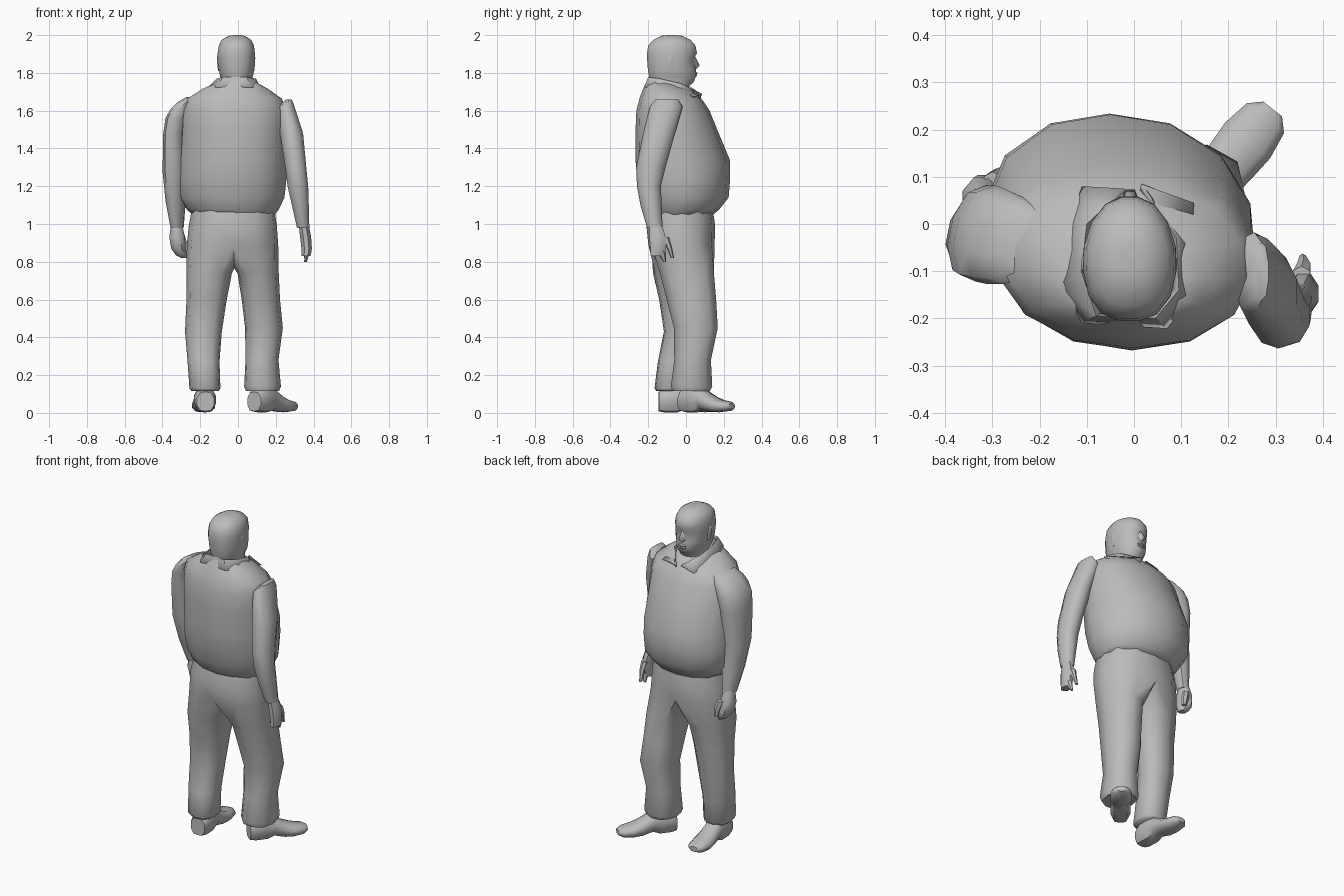
import bpy, bmesh, math
from mathutils import Matrix, Vector

grey = bpy.data.materials.new("plain grey")
grey.diffuse_color = (0.5, 0.5, 0.5, 1)


def make(name, verts, faces, angle=50):
    me = bpy.data.meshes.new(name)
    me.from_pydata([tuple(v) for v in verts], [], faces)
    bm = bmesh.new()
    bm.from_mesh(me)
    bmesh.ops.recalc_face_normals(bm, faces=bm.faces)
    bm.to_mesh(me)
    bm.free()
    me.materials.append(grey)
    ob = bpy.data.objects.new(name, me)
    bpy.context.collection.objects.link(ob)
    bpy.ops.object.select_all(action='DESELECT')
    ob.select_set(True)
    bpy.context.view_layer.objects.active = ob
    bpy.ops.object.shade_smooth_by_angle(angle=math.radians(angle))
    return ob


def section(r, angles, p, skew=0.0):
    """Points on a rounded section (x0, x1, y0, y1, z, tilt)."""
    x0, x1, y0, y1, z = r[:5]
    tilt = r[5] if len(r) > 5 else 0
    pts = []
    for a in angles:
        c, s = math.cos(a), math.sin(a)
        k = (abs(c) ** p + abs(s) ** p) ** (-1 / p) * 1.025
        dx, dy = k * c * (x1 - x0) / 2, k * s * (y1 - y0) / 2
        pts.append(Vector(((x0 + x1) / 2 + dx + skew * dy,
                           (y0 + y1) / 2 + dy, z + tilt * dy)))
    return pts


def bridge(a, b):
    n = len(a)
    return [(a[i], a[(i + 1) % n], b[(i + 1) % n], b[i]) for i in range(n)]


def loft(name, rings, n=12, p=2.3, skew=0.0, matrix=None, edit=None, angle=50):
    """Skin a stack of sections into a closed body."""
    verts, faces, prev = [], [], None
    angles = [2 * math.pi * (i + 0.5) / n for i in range(n)]
    for r in rings:
        ids = list(range(len(verts), len(verts) + n))
        for v in section(r, angles, p, skew):
            v = edit(v) if edit else v
            verts.append(matrix @ v if matrix else v)
        faces += bridge(prev, ids) if prev else [tuple(ids)]
        prev = ids
    return make(name, verts, faces + [tuple(prev)], angle)


# Torso with a big belly and sloping shoulders
loft("torso", [
    (-.235, .19, -.18, .14, 1.05), (-.265, .21, -.20, .17, 1.075),
    (-.305, .24, -.225, .22, 1.14), (-.31, .25, -.25, .228, 1.24),
    (-.305, .25, -.262, .226, 1.34), (-.295, .25, -.262, .16, 1.50),
    (-.29, .25, -.258, .12, 1.60), (-.27, .228, -.24, .09, 1.66, -.08),
    (-.19, .155, -.215, .06, 1.71, -.18), (-.12, .10, -.20, .03, 1.74, -.22)],
    n=14, p=2.15, skew=-.09)

# Trousers: one waist that splits at the crotch into two striding legs
waist = [(-.235, .185, -.18, .135, 1.10), (-.255, .20, -.205, .15, .99),
         (-.265, .207, -.195, .147, .89)]
left_leg = [
    (-.27, -.035, -.172, .105, .74), (-.27, -.062, -.14, .075, .60),
    (-.278, -.088, -.115, .055, .43), (-.265, -.10, -.147, .03, .27),
    (-.255, -.095, -.165, .015, .13), (-.245, -.105, -.155, .005, .115)]
right_leg = [
    (.0, .213, -.135, .145, .74), (.022, .22, -.10, .157, .60),
    (.04, .235, -.062, .166, .45), (.042, .212, -.06, .13, .28),
    (.035, .225, -.078, .137, .14), (.045, .215, -.07, .125, .115)]
verts, faces, prev = [], [], None
for r in waist:
    ids = list(range(len(verts), len(verts) + 12))
    verts += section(r, [math.radians(90 + 30 * i) for i in range(12)], 2.5, -.03)
    faces += bridge(prev, ids) if prev else [tuple(ids)]
    prev = ids
crotch = [len(verts) + i for i in range(3)]
verts += [Vector((-.02, y, z)) for y, z in ((-.105, .79), (-.02, .765), (.07, .785))]
degrees = (60, 100, 140, 180, 220, 260, 300, 330, 360, 390)
for leg, outer, flip in ((left_leg, prev[:7], False),
                         (right_leg, [prev[0]] + prev[:5:-1], True)):
    top = outer + crotch
    for r in leg:
        ids = list(range(len(verts), len(verts) + 10))
        verts += section(r, [math.radians(180 - d if flip else d) for d in degrees], 2.5)
        faces += bridge(top, ids)
        top = ids
    faces.append(tuple(top))
make("trousers", verts, faces, 60)


# Shoes: sections run from heel to toe (side, side, bottom, top, distance)
def shoe(name, heel, toe):
    fwd = Vector((toe[0] - heel[0], toe[1] - heel[1], 0))
    fwd.normalize()
    up = Vector((0, 0, 1))
    m = Matrix((fwd.cross(up), up, fwd)).transposed().to_4x4()
    m.translation = (heel[0], heel[1], 0)
    loft(name, [
        (-.045, .045, .01, .11, 0), (-.055, .055, .004, .135, .03),
        (-.055, .055, .004, .14, .10), (-.052, .052, .02, .125, .14),
        (-.057, .057, .006, .09, .20), (-.06, .06, .004, .07, .25),
        (-.05, .05, .01, .06, .31), (-.025, .025, .02, .05, .335)],
        n=10, p=3, matrix=m)


shoe("left_shoe", (-.172, -.145), (-.185, .18))
shoe("right_shoe", (.085, -.018), (.295, .245))

# Arms with sleeves, hands and thumbs
loft("left_arm", [
    (-.27, -.16, -.11, .02, 1.672), (-.315, -.20, -.125, .05, 1.645),
    (-.35, -.23, -.125, .07, 1.61), (-.378, -.25, -.12, .08, 1.56),
    (-.39, -.275, -.11, .08, 1.48),
    (-.395, -.272, -.095, .06, 1.28), (-.38, -.28, -.05, .07, 1.12),
    (-.355, -.29, .0, .08, .98)], n=10, skew=.2)
loft("left_hand", [
    (-.355, -.295, .01, .075, 1.0), (-.365, -.28, .0, .10, .93),
    (-.355, -.275, .01, .105, .87), (-.33, -.27, .03, .10, .835),
    (-.30, -.27, .05, .09, .82)], n=8)
loft("left_thumb", [
    (-.32, -.28, .07, .11, .94), (-.305, -.265, .085, .12, .89),
    (-.29, -.265, .09, .115, .845)], n=6)
loft("right_arm", [
    (.255, .285, -.16, -.04, 1.66), (.21, .30, -.19, -.02, 1.62),
    (.222, .345, -.225, -.06, 1.48), (.25, .362, -.262, -.11, 1.30),
    (.262, .372, -.258, -.135, 1.20), (.285, .375, -.24, -.13, 1.10),
    (.312, .378, -.205, -.125, .98)], n=10)
loft("right_hand", [
    (.32, .375, -.195, -.13, 1.0), (.328, .388, -.195, -.105, .93),
    (.335, .392, -.19, -.105, .87), (.335, .385, -.19, -.12, .83)], n=8)
loft("right_finger", [
    (.345, .385, -.16, -.11, .87), (.35, .375, -.14, -.105, .83),
    (.35, .365, -.12, -.105, .80)], n=6)
loft("right_thumb", [
    (.335, .375, -.13, -.09, .93), (.345, .375, -.105, -.075, .88),
    (.35, .365, -.08, -.063, .82)], n=6)


# Head, with eye sockets pushed in and the face narrower than the skull
def face(v):
    if v.z > 1.74:
        v.x = -.01 + (v.x + .01) * (1 - 1.1 * max(0, v.y + .06))
    if 1.86 < v.z < 1.89 and v.y > 0 and .015 < abs(v.x + .01) < .07:
        v.y -= .012
    return v


loft("head", [
    (-.09, .075, -.18, .0, 1.68), (-.085, .07, -.185, .015, 1.73),
    (-.08, .065, -.187, .04, 1.752), (-.093, .078, -.193, .05, 1.78),
    (-.10, .085, -.20, .05, 1.82), (-.106, .088, -.204, .05, 1.875),
    (-.106, .088, -.204, .056, 1.905), (-.10, .083, -.198, .048, 1.945),
    (-.085, .068, -.172, .022, 1.975), (-.05, .035, -.13, -.02, 1.996),
    (-.02, .01, -.10, -.05, 2.0)], n=16, p=2.4, edit=face, angle=70)

# Nose, lips and ears
make("nose", [(-.008, .045, 1.895), (-.032, .04, 1.828), (.014, .04, 1.828),
              (-.018, .073, 1.838), (.002, .073, 1.838), (-.008, .045, 1.812)],
     [(0, 1, 3), (0, 3, 4), (0, 4, 2), (1, 5, 3), (5, 4, 3), (5, 2, 4), (0, 2, 5, 1)], 80)
loft("lips", [(-.03, .012, .03, .052, 1.778), (-.033, .015, .035, .06, 1.787),
              (-.03, .012, .035, .057, 1.793), (-.033, .015, .035, .062, 1.80),
              (-.025, .007, .03, .05, 1.808)], n=8)
for side, x in (("left", -.10), ("right", .08)):
    loft(side + "_ear", [
        (x - .006, x + .006, -.09, -.065, 1.81), (x - .01, x + .01, -.10, -.06, 1.845),
        (x - .012, x + .012, -.11, -.06, 1.88), (x - .008, x + .008, -.10, -.07, 1.9)],
        n=8, angle=80)

# Shirt collar: fold line at the neck, falling to two points in front
fold = [(-.02, .075, 1.69), (-.10, .0, 1.745), (-.112, -.10, 1.77),
        (-.08, -.195, 1.778), (.045, -.20, 1.778), (.095, -.14, 1.77),
        (.09, -.03, 1.745), (.015, .085, 1.69)]
edge = [(-.11, .08, 1.665), (-.14, .0, 1.70), (-.16, -.13, 1.722),
        (-.11, -.21, 1.725), (.07, -.222, 1.725), (.12, -.16, 1.722),
        (.123, -.05, 1.705), (.127, .045, 1.675)]
n = len(fold)
stand = [(x * .8, y * .9 - .01, z - .03) for x, y, z in fold]
collar = make("collar", edge + fold + stand,
              [(r + i, r + i + 1, r + n + i + 1, r + n + i)
               for r in (0, n) for i in range(n - 1)])
collar.modifiers.new("thickness", 'SOLIDIFY').thickness = .006
